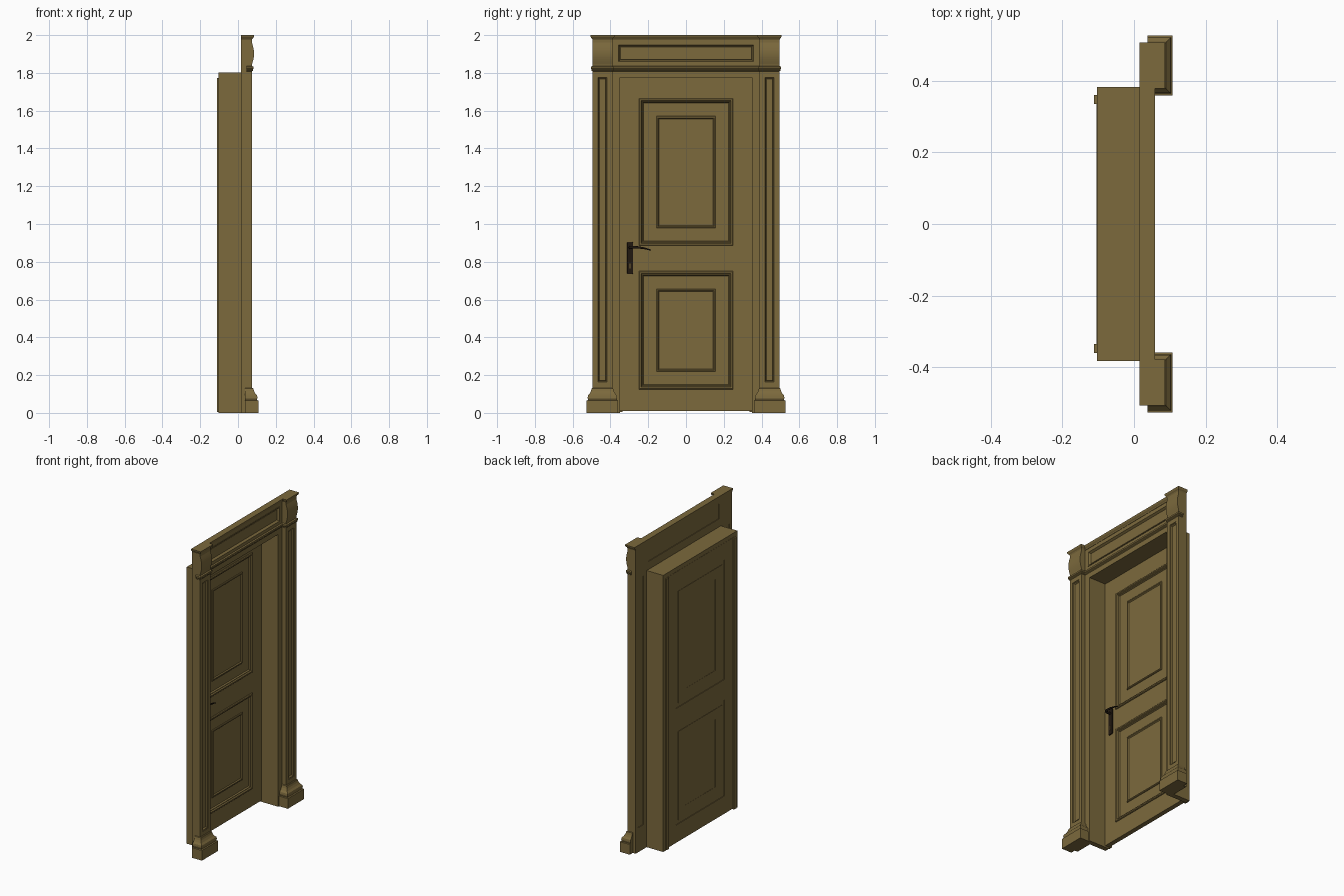
import bpy, bmesh, math

if "Cube" in bpy.data.objects:
    bpy.data.objects.remove(bpy.data.objects["Cube"])


def material(name, rgb):
    m = bpy.data.materials.new(name)
    m.diffuse_color = (*rgb, 1)
    m.use_nodes = True
    m.node_tree.nodes["Principled BSDF"].inputs["Base Color"].default_value = m.diffuse_color
    return m


WOOD = material("wood", (0.2, 0.142, 0.046))
METAL = material("dark_metal", (0.015, 0.009, 0.005))


def loft(name, rings, mat=WOOD):
    """Solid skin through a list of closed rings, capped at both ends."""
    bm = bmesh.new()
    vs = [[bm.verts.new(p) for p in r] for r in rings]
    n = len(rings[0])
    for a, b in zip(vs, vs[1:]):
        for i in range(n):
            j = (i + 1) % n
            bm.faces.new((a[i], a[j], b[j], b[i]))
    bm.faces.new(vs[0])
    bm.faces.new(vs[-1])
    bmesh.ops.recalc_face_normals(bm, faces=bm.faces)
    me = bpy.data.meshes.new(name)
    bm.to_mesh(me)
    bm.free()
    ob = bpy.data.objects.new(name, me)
    bpy.context.collection.objects.link(ob)
    me.materials.append(mat)
    return ob


def flat_ring(x0, x1, y0, y1, z):
    return [(x0, y0, z), (x1, y0, z), (x1, y1, z), (x0, y1, z)]


def box(name, x0, x1, y0, y1, z0, z1, mat=WOOD):
    return loft(name, [flat_ring(x0, x1, y0, y1, z0), flat_ring(x0, x1, y0, y1, z1)], mat)


def panel(name, y0, y1, z0, z1, steps):
    """Rectangular panel facing x, from (inset, x) steps."""
    return loft(name, [[(x, y0 + i, z0 + i), (x, y1 - i, z0 + i),
                        (x, y1 - i, z1 - i), (x, y0 + i, z1 - i)] for i, x in steps])


def frame(name, x0, x1, outer, inner):
    """Two stiles and two rails around an opening; rects are y0, y1, z0, z1."""
    a, b, c, d = outer
    e, f, g, h = inner
    box(name + "_stile", x0, x1, a, e, c, d)
    box(name + "_stile", x0, x1, f, b, c, d)
    box(name + "_rail", x0, x1, e, f, c, g)
    box(name + "_rail", x0, x1, e, f, h, d)


def stack(name, x0, x1, y0, y1, levels):
    """Moulded block: (z, growth) levels spreading to the sides and front."""
    return loft(name, [flat_ring(x0, x1 + g, y0 - g, y1 + g, z) for z, g in levels])


CAP = [(1.808, 0), (1.812, 0.005), (1.818, 0.005), (1.822, 0.008), (1.832, 0.008), (1.836, 0)]
CORNICE = [(1.975, 0), (1.982, 0.003), (1.987, 0.008), (1.993, 0.011), (2.0, 0.012)]
PLINTH = [(0, 0.031), (0.066, 0.031), (0.068, 0.023), (0.08, 0.026), (0.092, 0.024),
          (0.102, 0.015), (0.115, 0.008), (0.13, 0.004), (0.133, 0)]

for s in (-1, 1):
    def span(a, b):
        return sorted((s * a, s * b))
    # Jamb, rear stop strip and inner casing strip
    box("side_jamb", -0.103, 0.016, *span(0.35, 0.382), 0, 1.775)
    box("rear_strip", -0.112, -0.1, *span(0.335, 0.36), 0.005, 1.772)
    box("casing_strip", 0.016, 0.045, *span(0.35, 0.39), 0, 1.775)
    # Pilaster with a sunk moulded panel
    p = span(0.39, 0.495)
    q = span(0.414, 0.471)
    frame("pilaster", 0.016, 0.074, (*p, 0, 1.81), (*q, 0.16, 1.78))
    panel("pilaster_panel", *q, 0.16, 1.78,
          [(0, 0.02), (0, 0.07), (0.004, 0.07), (0.01, 0.06), (0.012, 0.064)])
    stack("pilaster_plinth", 0.037, 0.077, *p, PLINTH)
    # Capital: small cap, swelling frieze block, cornice
    stack("pilaster_cap", 0.045, 0.074, *p, CAP)
    bulge = [(1.845 + 0.115 * i / 12, 0.074 + 0.011 * math.sin(math.pi * i / 12)) for i in range(13)]
    loft("frieze_block", [flat_ring(0.016, x, *p, z)
                          for z, x in [(1.808, 0.074)] + bulge + [(1.98, 0.074)]])
    stack("block_cornice", 0.016, 0.074, *p, CORNICE)

# Head of the jamb and the panelled header between the pilasters
box("head_jamb", -0.103, 0.016, -0.382, 0.382, 1.775, 1.803)
frame("header", 0.016, 0.045, (-0.39, 0.39, 1.775, 1.98), (-0.362, 0.362, 1.855, 1.952))
panel("header_panel", -0.362, 0.362, 1.855, 1.952,
      [(0, 0.02), (0, 0.048), (0.004, 0.048), (0.012, 0.034), (0.015, 0.038)])
stack("header_moulding", 0.03, 0.045, -0.39, 0.39, CAP)
stack("header_cornice", 0.016, 0.047, -0.39, 0.39, CORNICE)

# Door leaf: stiles and rails
for y0, y1 in ((-0.35, -0.25), (0.25, 0.35)):
    box("door_stile", -0.104, -0.074, y0, y1, 0.01, 1.775)
for z0, z1 in ((0.01, 0.125), (0.75, 0.885), (1.665, 1.775)):
    box("door_rail", -0.104, -0.074, -0.25, 0.25, z0, z1)

# Door panels: raised moulding, inner frame and bevelled field
for z0, z1 in ((0.125, 0.75), (0.885, 1.665)):
    panel("panel_moulding", -0.25, 0.25, z0, z1,
          [(0, -0.1), (0, -0.07), (0.004, -0.066), (0.012, -0.066), (0.016, -0.073),
           (0.02, -0.073), (0.026, -0.086)])
    frame("panel_frame", -0.102, -0.081, (-0.225, 0.225, z0 + 0.025, z1 - 0.025),
          (-0.157, 0.157, z0 + 0.093, z1 - 0.093))
    panel("panel_field", -0.157, 0.157, z0 + 0.093, z1 - 0.093,
          [(0, -0.101), (0, -0.077), (0.004, -0.074), (0.01, -0.074), (0.015, -0.08)])

# Handle plate, keyhole and lever
plate = box("handle_plate", -0.075, -0.066, -0.312, -0.28, 0.735, 0.905, METAL)
bev = plate.modifiers.new("bevel", 'BEVEL')
bev.width, bev.segments = 0.004, 2
box("keyhole", -0.067, -0.0645, -0.299, -0.293, 0.765, 0.79, WOOD)

cu = bpy.data.curves.new("handle_lever", 'CURVE')
cu.dimensions = '3D'
cu.bevel_depth = 0.008
cu.bevel_resolution = 2
cu.use_fill_caps = True
sp = cu.splines.new('POLY')
path = [(-0.068, -0.296, 0.875, 1), (-0.04, -0.296, 0.875, 1), (-0.031, -0.291, 0.876, 1),
        (-0.028, -0.28, 0.877, 0.9), (-0.028, -0.25, 0.876, 0.75),
        (-0.029, -0.215, 0.87, 0.55), (-0.03, -0.186, 0.862, 0.35)]
sp.points.add(len(path) - 1)
for pt, (x, y, z, r) in zip(sp.points, path):
    pt.co = (x, y, z, 1)
    pt.radius = r
cu.materials.append(METAL)
lever = bpy.data.objects.new("handle_lever", cu)
bpy.context.collection.objects.link(lever)
